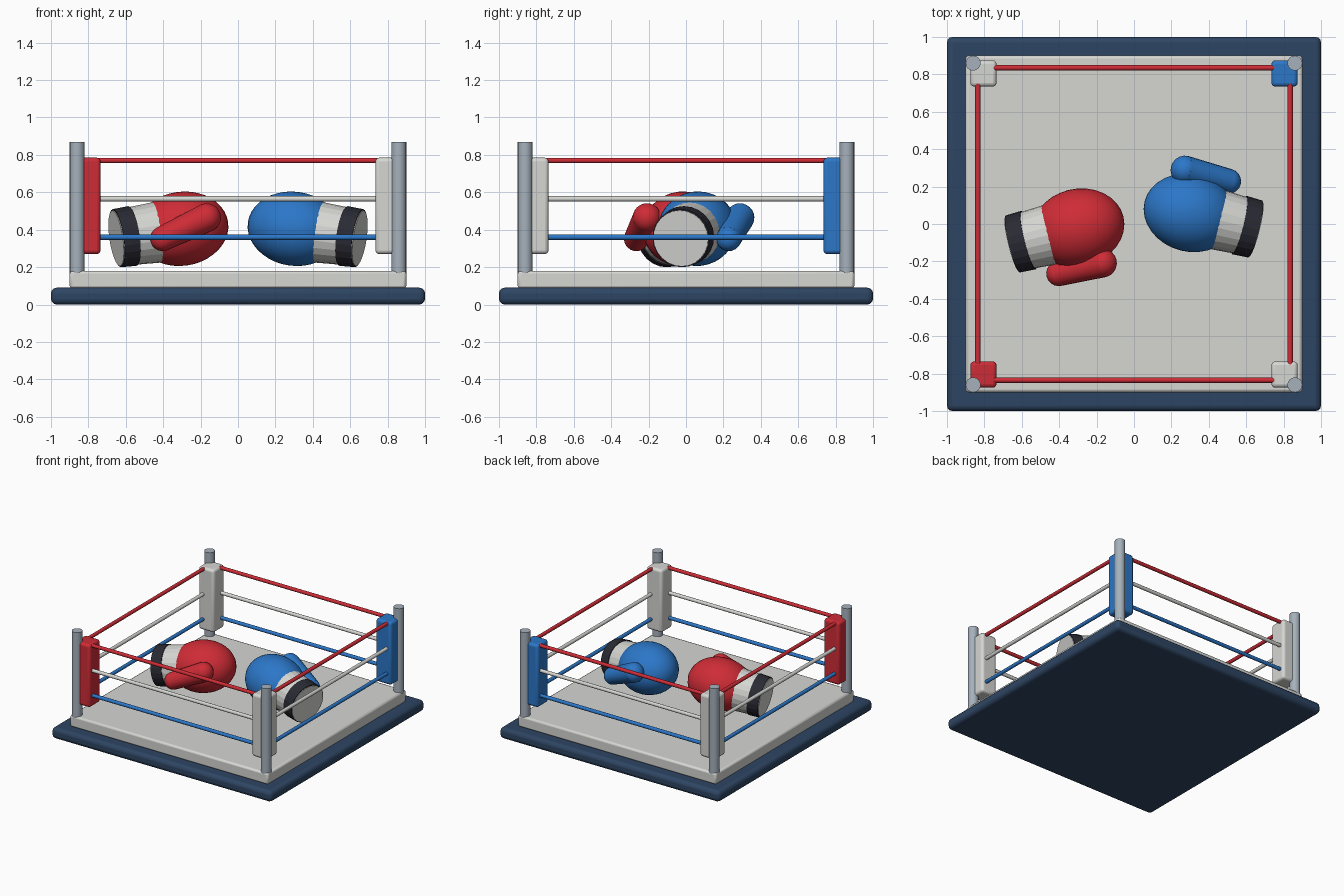
import bpy, math
from mathutils import Matrix, Vector

if "Cube" in bpy.data.objects:
    bpy.data.objects.remove(bpy.data.objects["Cube"])


def material(name, rgb):
    m = bpy.data.materials.new(name)
    m.diffuse_color = (*rgb, 1)
    m.use_nodes = True
    m.node_tree.nodes["Principled BSDF"].inputs["Base Color"].default_value = m.diffuse_color
    return m


NAVY = material("navy", (0.027, 0.060, 0.125))
WHITE = material("off white", (0.67, 0.68, 0.65))
RED = material("red", (0.62, 0.025, 0.037))
BLUE = material("blue", (0.025, 0.185, 0.58))
STEEL = material("steel grey", (0.38, 0.44, 0.50))
BLACK = material("charcoal", (0.023, 0.023, 0.034))


def finish(name, mat, smooth=35):
    ob = bpy.context.object
    ob.name = name
    ob.data.materials.append(mat)
    if smooth:
        bpy.ops.object.shade_smooth_by_angle(angle=math.radians(smooth))
    return ob


def box(name, lo, hi, mat, bevel, segments=3):
    lo, hi = Vector(lo), Vector(hi)
    bpy.ops.mesh.primitive_cube_add(size=1, location=(lo + hi) / 2)
    bpy.context.object.scale = hi - lo
    bpy.ops.object.transform_apply(location=False, rotation=False)
    mod = bpy.context.object.modifiers.new("rounded edges", "BEVEL")
    mod.width, mod.segments = bevel, segments
    return finish(name, mat)


def rod(name, a, b, r1, r2, mat, sides=16, smooth=35):
    a, b = Vector(a), Vector(b)
    bpy.ops.mesh.primitive_cone_add(
        vertices=sides, radius1=r1, radius2=r2, depth=(b - a).length,
        location=(a + b) / 2, rotation=(b - a).to_track_quat("Z", "Y").to_euler())
    return finish(name, mat, smooth)


def ball(name, centre, radii, mat, segments=32, rings=20):
    bpy.ops.mesh.primitive_uv_sphere_add(segments=segments, ring_count=rings,
                                         radius=1, location=centre)
    bpy.context.object.scale = radii
    return finish(name, mat, 60)


# Base and raised platform
box("base", (-1, -1, 0), (1, 1, 0.09), NAVY, 0.03)
box("platform", (-0.9, -0.9, 0.085), (0.9, 0.9, 0.18), WHITE, 0.015, 2)

# Corner posts and pads
for sx in (-1, 1):
    for sy in (-1, 1):
        rod("corner_post", (sx * 0.86, sy * 0.86, 0.1), (sx * 0.86, sy * 0.86, 0.87),
            0.04, 0.04, STEEL, 16)
        mat = WHITE if sx != sy else (RED if sx < 0 else BLUE)
        c = Vector((sx * 0.805, sy * 0.805, 0.5275))
        h = Vector((0.07, 0.07, 0.2575))
        box("corner_pad", c - h, c + h, mat, 0.02)

# Three ropes on each side
for z, mat in ((0.36, BLUE), (0.565, WHITE), (0.77, RED)):
    for s in (-0.835, 0.835):
        rod("rope_x", (-0.75, s, z), (0.75, s, z), 0.0145, 0.0145, mat, 12)
        rod("rope_y", (s, -0.75, z), (s, 0.75, z), 0.0145, 0.0145, mat, 12)


def glove(colour, mat, centre, turn):
    # Built pointing along +x with the thumb on -y, then tilted and turned
    tip, root = (0.09, -0.215, 0.047), (-0.165, -0.213, -0.03)
    parts = [
        ball(colour + "_glove_body", (0, 0, 0), (0.252, 0.208, 0.198), mat),
        ball(colour + "_thumb_tip", tip, (0.077,) * 3, mat, 20, 12),
        ball(colour + "_thumb_root", root, (0.067,) * 3, mat, 20, 12),
        rod(colour + "_thumb", root, tip, 0.067, 0.077, mat, 20),
        rod(colour + "_cuff", (-0.366, 0, 0), (-0.12, 0, 0), 0.150, 0.164, WHITE, 24, 0),
        rod(colour + "_cuff_band", (-0.362, 0, 0), (-0.275, 0, 0), 0.157, 0.161, BLACK, 24, 0),
    ]
    place = (Matrix.Translation(centre) @ Matrix.Rotation(math.radians(turn), 4, "Z")
             @ Matrix.Rotation(math.radians(-8), 4, "Y"))
    bpy.context.view_layer.update()
    for ob in parts:
        ob.matrix_world = place @ ob.matrix_world


# Pair of gloves facing each other
glove("red", RED, (-0.30, -0.02, 0.405), 14)
glove("blue", BLUE, (0.30, 0.06, 0.405), 166)
